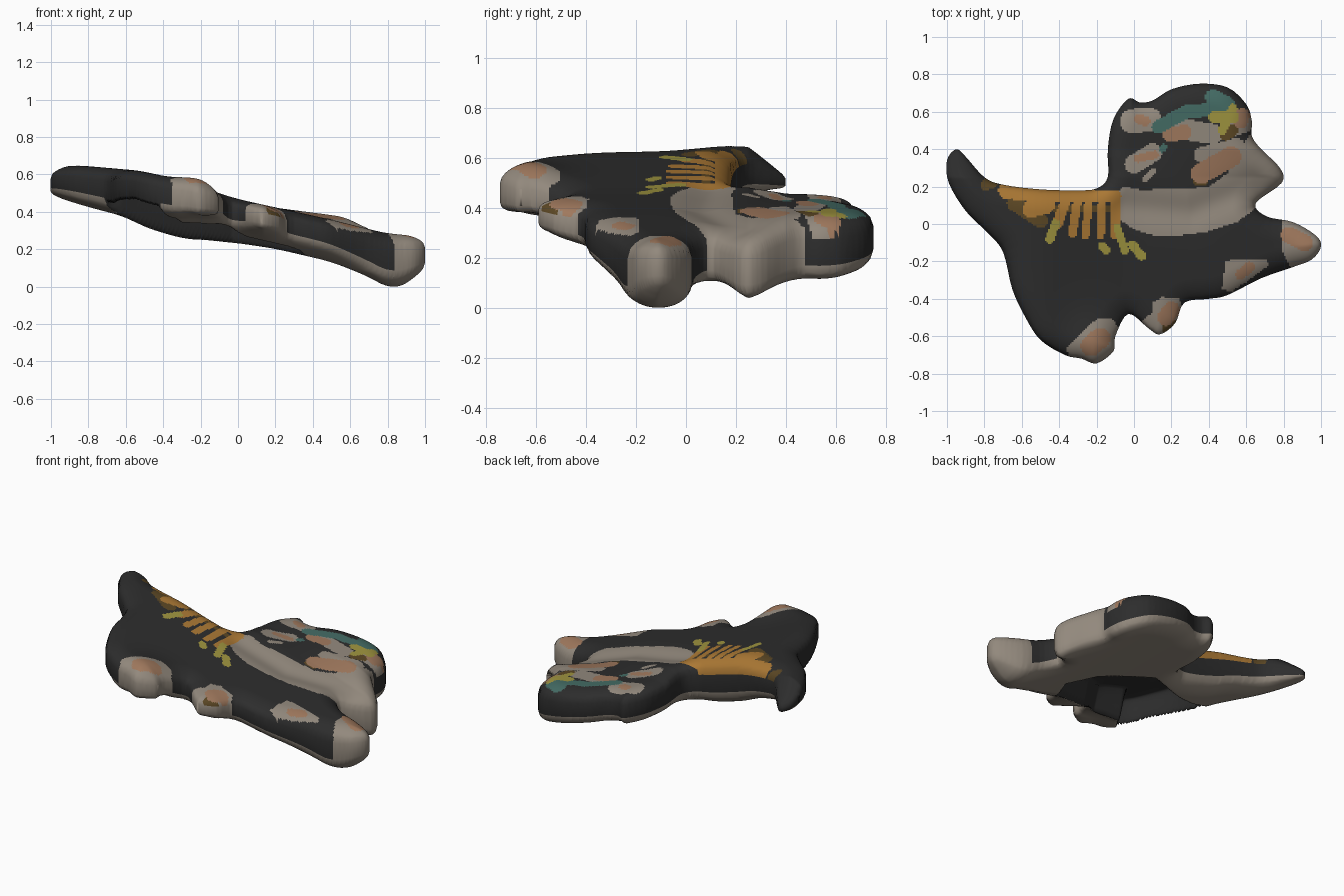
import bpy, bmesh, math

if "Cube" in bpy.data.objects:
    bpy.data.objects.remove(bpy.data.objects["Cube"])

P = 0.009  # cell size of the skin


def mat(name, c):
    m = bpy.data.materials.new(name)
    m.diffuse_color = (*c, 1)
    m.use_nodes = True
    m.node_tree.nodes["Principled BSDF"].inputs["Base Color"].default_value = m.diffuse_color
    return m


MATS = [mat("charcoal", (.026, .026, .026)), mat("taupe", (.29, .25, .205)),
        mat("orange", (.41, .19, .035)), mat("olive_yellow", (.35, .30, .05)),
        mat("teal", (.058, .15, .13)), mat("peach", (.35, .19, .11)),
        mat("brown", (.107, .064, .018))]
DARK, TAUPE, ORANGE, OLIVE, TEAL, PEACH, BROWN = range(7)

# outer silhouette of the lying figure
OUTLINE = [(-.95, .4), (-.9, .36), (-.8, .25), (-.7, .21), (-.5, .185), (-.3, .18), (-.2, .19),
           (-.14, .25), (-.14, .4), (-.11, .56), (-.03, .67), (.03, .65), (.1, .66), (.2, .72),
           (.35, .75), (.5, .73), (.6, .64), (.63, .55), (.63, .47), (.68, .4), (.78, .3),
           (.79, .22), (.65, .11), (.71, .04), (.85, .01), (.97, -.06), (1, -.12), (.95, -.19),
           (.85, -.23), (.68, -.29), (.5, -.38), (.4, -.4), (.27, -.42), (.22, -.53), (.14, -.59),
           (.08, -.56), (-.03, -.48), (-.1, -.6), (-.11, -.68), (-.2, -.745), (-.28, -.72),
           (-.37, -.7), (-.5, -.62), (-.58, -.5), (-.65, -.35), (-.7, -.15), (-.78, -.05),
           (-.9, .07), (-.99, .22), (-1, .34)]

# upper and lower height along x
TOP = [(-1, .65), (-.9, .67), (-.5, .635), (-.3, .575), (0, .485), (.5, .375), (.8, .30), (1, .29)]
LOW = [(-1, .5), (-.9, .47), (-.6, .39), (-.5, .335), (-.3, .275), (0, .25), (.2, .22),
       (.5, .15), (.7, .07), (.82, .0), (.9, .03), (1, .09)]

# regions that become separate parts
BAND = [(-.08, .18), (-.07, .02), (0, -.03), (.1, -.06), (.25, -.06), (.4, -.04), (.55, .01),
        (.66, .09), (.82, .2), (.82, .32), (.68, .43), (.62, .48), (.57, .4), (.5, .27),
        (.4, .2), (.3, .19), (.15, .19), (.05, .18), (-.05, .2)]
HEAD = [(-.2, .2), (-.05, .2), (.3, .19), (.9, .2), (.9, .9), (-.2, .9)]
PARTS = [("muzzle_band", BAND, TAUPE), ("head", HEAD, DARK),
         ("hind_foot", [(-.36, -.66), (-.26, -.56), (-.19, -.5), (-.12, -.5), (-.05, -.6), (-.2, -.8), (-.34, -.75)], TAUPE),
         ("middle_paw", [(.04, -.52), (.1, -.47), (.1, -.42), (.15, -.39), (.24, -.4), (.3, -.5), (.15, -.65), (.05, -.6)], TAUPE),
         ("front_paw", [(.79, .1), (.79, -.14), (.87, -.3), (1.1, -.2), (1.05, .1)], TAUPE)]
ARM_PATCH = [(.47, -.35), (.49, -.2), (.53, -.19), (.71, -.19), (.72, -.22), (.6, -.31), (.52, -.36)]
# open hollow under the torso
HOLLOW = [(-.85, -.14), (-.63, -.1), (-.03, .16), (.3, .03), (.42, -.12), (.33, -.32),
          (.05, -.4), (-.1, -.5), (-.3, -.5), (-.5, -.8)]

# painted strokes: colour, start, end, radius (first hit wins)
MANE = [(OLIVE, -.42, .0, -.45, -.08, .024), (OLIVE, -.09, -.02, -.05, -.14, .022),
        (OLIVE, -.17, -.12, -.15, -.14, .022), (OLIVE, -.01, -.11, .04, -.17, .024),
        (ORANGE, -.36, .14, -.41, .0, .028), (ORANGE, -.3, .14, -.33, -.05, .023),
        (ORANGE, -.24, .14, -.26, -.06, .022), (ORANGE, -.17, .14, -.18, -.06, .022),
        (ORANGE, -.1, .14, -.1, -.06, .024), (ORANGE, -.68, .18, -.45, .15, .045),
        (ORANGE, -.55, .08, -.47, .1, .045), (ORANGE, -.45, .15, -.1, .15, .033),
        (BROWN, -.79, .21, -.76, .22, .03), (BROWN, -.64, .11, -.5, .02, .04),
        (BROWN, -.42, .08, -.12, .08, .02)]
FACE = [(OLIVE, .43, .57, .53, .57, .032), (OLIVE, .47, .5, .53, .62, .024),
        (TEAL, .13, .52, .28, .6, .036), (TEAL, .28, .6, .5, .62, .036), (TEAL, .42, .68, .5, .64, .04),
        (TEAL, .15, .4, .16, .41, .018),
        (PEACH, .19, .48, .27, .49, .04), (PEACH, .36, .27, .52, .36, .055),
        (PEACH, .57, .55, .58, .58, .04), (PEACH, .03, .56, .06, .55, .028),
        (PEACH, .02, .35, .11, .37, .022), (BROWN, .49, .48, .52, .5, .035),
        (BROWN, .34, .23, .37, .23, .025),
        (TAUPE, -.01, .55, .08, .56, .065), (TAUPE, 0, .32, .1, .38, .05),
        (TAUPE, .06, .24, .1, .28, .018), (TAUPE, .25, .51, .42, .48, .055),
        (TAUPE, .36, .37, .55, .42, .04), (TAUPE, .53, .52, .59, .54, .05)]
TOES = [(PEACH, .83, -.06, .91, -.1, .045), (PEACH, .17, -.5, .2, -.46, .045),
        (PEACH, -.23, -.65, -.18, -.61, .055), (PEACH, .57, -.27, .62, -.23, .028),
        (BROWN, .17, -.56, .22, -.53, .02)]


def smooth_loop(pts, n=4):
    out = []
    for i in range(len(pts)):
        a, b, c, d = (pts[(i + k) % len(pts)] for k in (-1, 0, 1, 2))
        for s in range(n):
            t = s / n
            out.append(tuple(.5 * (2 * b[k] + (c[k] - a[k]) * t
                                   + (2 * a[k] - 5 * b[k] + 4 * c[k] - d[k]) * t * t
                                   + (3 * b[k] - a[k] - 3 * c[k] + d[k]) * t ** 3) for k in (0, 1)))
    return out


def inside(x, y, poly):
    r = False
    for i in range(len(poly)):
        (ax, ay), (bx, by) = poly[i - 1], poly[i]
        if (ay > y) != (by > y) and x < (bx - ax) * (y - ay) / (by - ay) + ax:
            r = not r
    return r


def seg_near(x, y, ax, ay, bx, by):
    dx, dy = bx - ax, by - ay
    t = max(0, min(1, ((x - ax) * dx + (y - ay) * dy) / (dx * dx + dy * dy + 1e-12)))
    px, py = ax + t * dx, ay + t * dy
    return math.hypot(x - px, y - py), px, py


def nearest(x, y, poly):
    return min(seg_near(x, y, *poly[i - 1], *poly[i]) for i in range(len(poly)))


def lerp(table, x):
    x = max(table[0][0], min(table[-1][0], x))
    for (a, u), (b, v) in zip(table, table[1:]):
        if x <= b:
            return u + (v - u) * (x - a) / (b - a)


def soft(table, x):
    return sum(lerp(table, x + k * .03) for k in (-2, -1, 0, 1, 2)) / 5


def bump(x, y, cx, cy, r):
    return math.exp(-((x - cx) ** 2 + (y - cy) ** 2) / (r * r))


def clamp(t):
    return max(0, min(1, t))


EDGE = smooth_loop(OUTLINE)


def heights(x, y, d):
    """Top and bottom of the tilted, rounded slab."""
    foot = bump(x, y, -.2, -.64, .15)
    on_head = clamp((y - .25) / .15)
    t = soft(TOP, x) + .045 * foot + on_head * (.09 * x - .02)
    b = soft(LOW, x) + .05 * foot + .08 * clamp((-y - .25) / .3)
    mid, half = (t + b) / 2, (t - b) / 2
    q = 1 - min(d / .12, 1)
    half *= .38 + .62 * math.sqrt(1 - q * q)
    groove = min(seg_near(x, y, -.05, .09, .3, .06)[0], seg_near(x, y, .3, .06, .65, .2)[0])
    top = mid + half - .02 * math.exp(-(groove / .08) ** 2)
    bot = mid - half
    if inside(x, y, HOLLOW):
        w = clamp(min(d / .06, nearest(x, y, HOLLOW)[0] / .05))
        w = w * w * (3 - 2 * w)
        bot += (top - .015 - bot) * w
    return top, bot


# cells inside the silhouette
cells = set()
for i in range(-115, 115):
    for j in range(-86, 86):
        if inside((i + .5) * P, (j + .5) * P, EDGE):
            cells.add((i, j))
count = {}
for i, j in cells:
    for k in ((i, j), (i + 1, j), (i + 1, j + 1), (i, j + 1)):
        count[k] = count.get(k, 0) + 1
pts = {}
for (i, j), n in count.items():
    x, y = i * P, j * P
    d, px, py = nearest(x, y, EDGE)
    if n < 4:
        x, y, d = px, py, 0
    pts[i, j] = (x, y, *heights(x, y, d))
low = min(p[3] for p in pts.values())


def paint(x, y, base):
    for c, ax, ay, bx, by, r in MANE + FACE + TOES:
        if seg_near(x, y, ax, ay, bx, by)[0] < r:
            return c
    return TAUPE if inside(x, y, ARM_PATCH) else base


def part_of(x, y):
    for name, poly, base in PARTS:
        if inside(x, y, poly):
            return name, base
    return "body", DARK


groups = {}
for i, j in cells:
    key = part_of((i + .5) * P, (j + .5) * P)
    groups.setdefault(key, []).append((i, j))

# build each part: painted top, underside and outer wall
for (name, base), group in groups.items():
    bm = bmesh.new()
    cache = {}

    def vert(k, level):
        if (k, level) not in cache:
            x, y, t, b = pts[k]
            z = (t, b, (t + b) / 2)[level] - low
            cache[k, level] = bm.verts.new((x, y, z))
        return cache[k, level]

    def face(corners, m):
        f = bm.faces.new([vert(k, s) for k, s in corners])
        f.material_index = m
        f.smooth = True

    for i, j in group:
        q = [(i, j), (i + 1, j), (i + 1, j + 1), (i, j + 1)]
        x, y = (i + .5) * P, (j + .5) * P
        face([(k, 0) for k in q], paint(x, y, base))
        face([(k, 1) for k in reversed(q)], DARK if inside(x, y, HOLLOW) else TAUPE)
        for n, (di, dj) in enumerate(((0, -1), (1, 0), (0, 1), (-1, 0))):
            if (i + di, j + dj) not in cells:
                a, b = q[n], q[(n + 1) % 4]
                face([(a, 2), (b, 2), (b, 0), (a, 0)], base)
                face([(a, 1), (b, 1), (b, 2), (a, 2)], base)
    me = bpy.data.meshes.new(name)
    bm.to_mesh(me)
    bm.free()
    for m in MATS:
        me.materials.append(m)
    bpy.context.collection.objects.link(bpy.data.objects.new(name, me))
